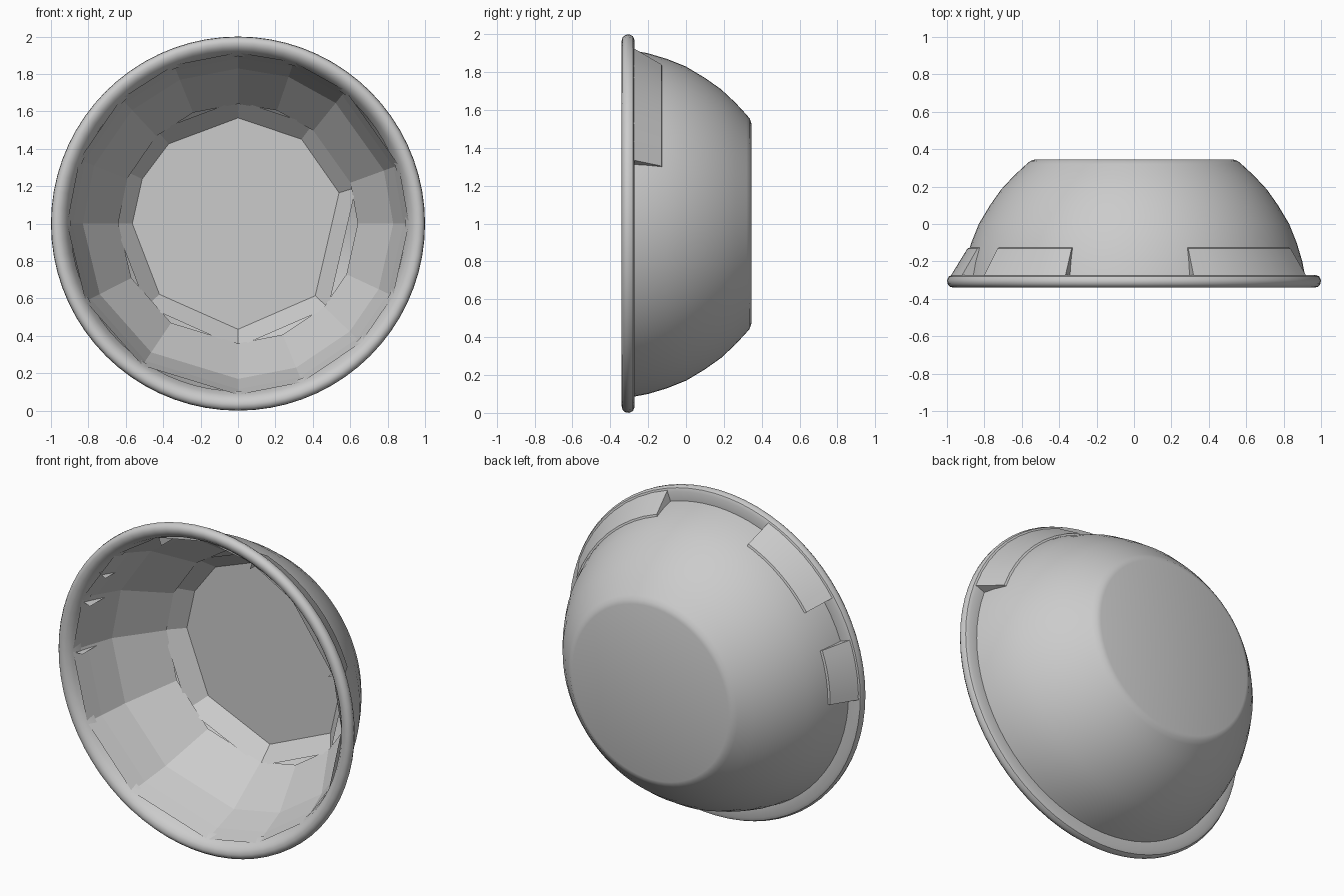
import bpy, bmesh
from math import cos, sin, radians, pi

if "Cube" in bpy.data.objects:
    bpy.data.objects.remove(bpy.data.objects["Cube"])

grey = bpy.data.materials.new("plain_grey")
grey.use_nodes = True
COLOUR = (0.6, 0.6, 0.6, 1)
grey.diffuse_color = COLOUR
grey.node_tree.nodes["Principled BSDF"].inputs["Base Color"].default_value = COLOUR

CENTRE = 1.0  # height of the bowl axis, which runs along y


def point(r, y, a):
    return (r * cos(a), y, CENTRE + r * sin(a))


def finish(bm, name, smooth):
    mesh = bpy.data.meshes.new(name)
    bm.to_mesh(mesh)
    bm.free()
    mesh.materials.append(grey)
    ob = bpy.data.objects.new(name, mesh)
    bpy.context.collection.objects.link(ob)
    if smooth:
        bpy.ops.object.select_all(action="DESELECT")
        ob.select_set(True)
        bpy.context.view_layer.objects.active = ob
        bpy.ops.object.shade_smooth_by_angle(angle=radians(40))
    return ob


def skin(bm, rings, closed=True):
    """Join neighbouring rings of vertices with quads."""
    n = len(rings[0])
    for a, b in zip(rings, rings[1:]):
        for j in range(n if closed else n - 1):
            k = (j + 1) % n
            bm.faces.new((a[j], a[k], b[k], b[j]))


def make_ring(bm, r, y, angles):
    return [bm.verts.new(point(r, y, a)) for a in angles]


ROUND = [2 * pi * i / 72 for i in range(72)]

# Outer shell: flat base, softened base edge, curved wall
shell = [(0.53, 0.345), (0.555, 0.337), (0.575, 0.32), (0.64, 0.26), (0.71, 0.185),
         (0.77, 0.1), (0.83, 0.0), (0.87, -0.1), (0.9, -0.2), (0.915, -0.28)]
bm = bmesh.new()
rings = [make_ring(bm, r, y, ROUND) for r, y in shell]
skin(bm, rings)
bm.faces.new(rings[0][::-1])
finish(bm, "outer_shell", True)

# Rolled rim, turning over into the mouth
rim = [(0.91, -0.275), (0.97, -0.272), (0.99, -0.28), (1.0, -0.3), (0.997, -0.32),
       (0.985, -0.335), (0.965, -0.34), (0.94, -0.332), (0.915, -0.305), (0.895, -0.25)]
bm = bmesh.new()
skin(bm, [make_ring(bm, r, y, ROUND) for r, y in rim])
finish(bm, "rolled_rim", True)

# Faceted lining with uneven sides
sides = [radians(a) for a in (0, 20, 51, 71, 90, 112, 133, 158, 180, 207, 236, 270, 292, 316, 335)]
lining = [(0.915, -0.3), (0.885, -0.2), (0.83, -0.04), (0.64, 0.22)]
bm = bmesh.new()
rings = [make_ring(bm, r, y, sides) for r, y in lining]
skin(bm, rings)
finish(bm, "faceted_lining", False)

# Sloping step and flat floor, with fewer sides
corners = [radians(a) for a in (17, 53, 90, 131, 155, 180, 222, 270, 317)]
bm = bmesh.new()
rings = [make_ring(bm, r, y, corners) for r, y in [(0.66, 0.21), (0.565, 0.31)]]
skin(bm, rings)
bm.faces.new(rings[-1])
finish(bm, "bowl_floor", False)

# Raised collar pieces behind the rim
section = [(0.86, -0.12), (0.89, -0.13), (0.985, -0.285), (0.86, -0.285)]
for name, start, end in [("left_collar", 20, 71), ("upper_right_collar", 112, 145),
                         ("right_collar", 160, 181)]:
    steps = 8
    arc = [radians(start + (end - start) * i / steps) for i in range(steps + 1)]
    bm = bmesh.new()
    rings = [make_ring(bm, r, y, arc) for r, y in section[:3]]
    skin(bm, rings, closed=False)
    for i in (0, -1):
        inner = bm.verts.new(point(*section[3], arc[i]))
        edge = [ring[i] for ring in rings] + [inner]
        bm.faces.new(edge if i else edge[::-1])
    bmesh.ops.recalc_face_normals(bm, faces=bm.faces)
    # Keep the sloping faces pointing away from the axis
    slope = bm.faces[:][0] if not bm.faces.ensure_lookup_table() else None
    mid = slope.calc_center_median()
    if slope.normal.x * mid.x + slope.normal.z * (mid.z - CENTRE) + slope.normal.y < 0:
        bmesh.ops.reverse_faces(bm, faces=bm.faces)
    finish(bm, name, True)
